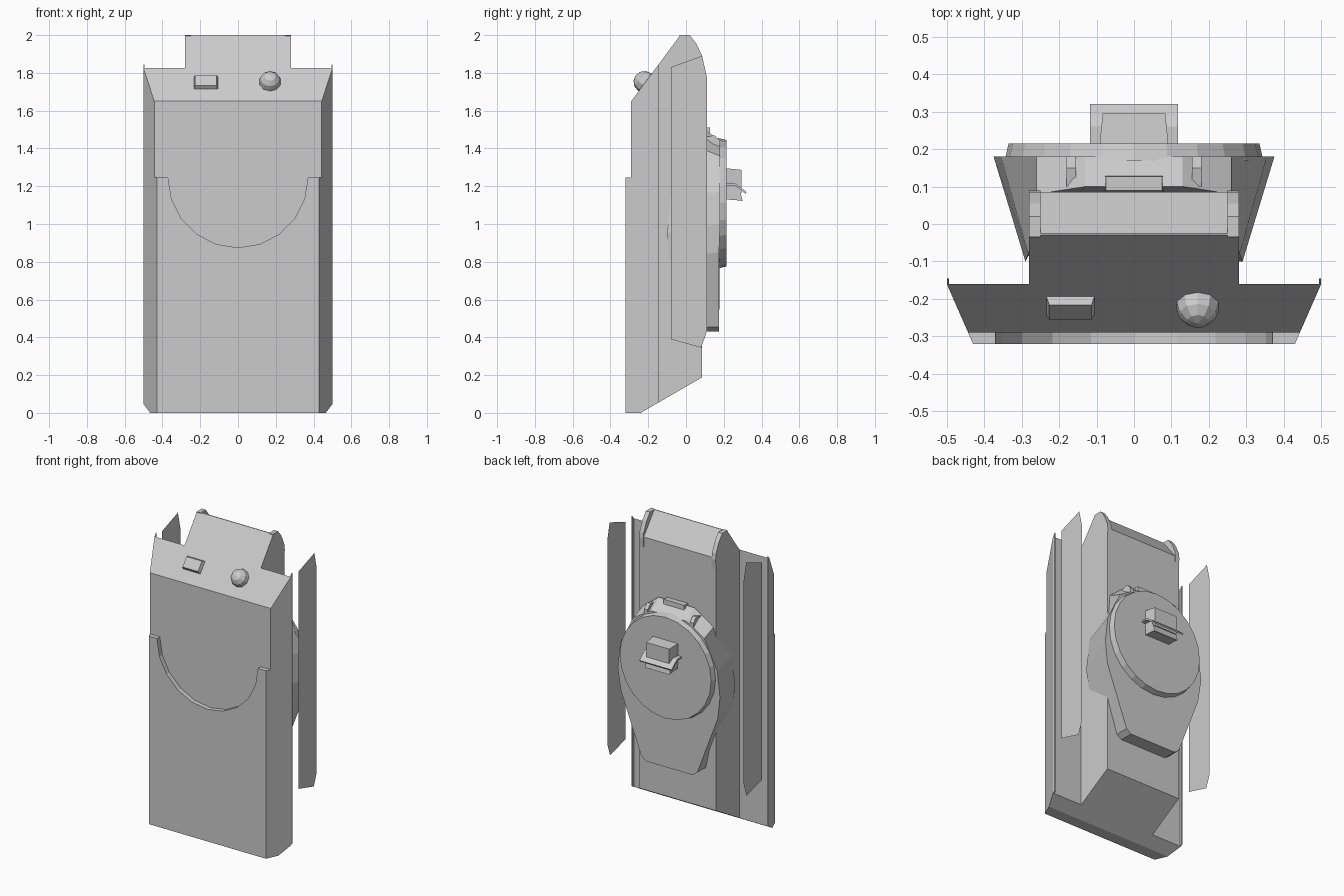
import bpy, bmesh
from math import sin, cos, pi, atan2
from mathutils import Matrix, Vector

if "Cube" in bpy.data.objects:
    bpy.data.objects.remove(bpy.data.objects["Cube"])


def finish(name, bm):
    bmesh.ops.recalc_face_normals(bm, faces=bm.faces)
    me = bpy.data.meshes.new(name)
    bm.to_mesh(me)
    bm.free()
    ob = bpy.data.objects.new(name, me)
    bpy.context.collection.objects.link(ob)
    return ob


def loft(name, a, b, cuts=()):
    """Solid between two matching rings, then sliced by (point, outward normal) planes."""
    bm = bmesh.new()
    ra = [bm.verts.new(p) for p in a]
    rb = [bm.verts.new(p) for p in b]
    n = len(ra)
    bm.faces.new(ra)
    bm.faces.new(rb[::-1])
    for i in range(n):
        j = (i + 1) % n
        bm.faces.new((ra[i], rb[i], rb[j], ra[j]))
    bmesh.ops.recalc_face_normals(bm, faces=bm.faces)
    for co, no in cuts:
        r = bmesh.ops.bisect_plane(bm, geom=bm.verts[:] + bm.edges[:] + bm.faces[:], dist=1e-5,
                                   plane_co=co, plane_no=Vector(no).normalized(), clear_outer=True)
        edges = [e for e in r['geom_cut'] if isinstance(e, bmesh.types.BMEdge)]
        bmesh.ops.holes_fill(bm, edges=edges, sides=0)
    return finish(name, bm)


def mirrored(half):
    """Close a half outline (x first) by mirroring across x = 0."""
    return list(half) + [(-p[0], *p[1:]) for p in reversed(half)]


def side_prism(name, profile, x0, x1):
    return loft(name, [(x0, y, z) for y, z in profile], [(x1, y, z) for y, z in profile])


def tapered_box(name, size, top=0.85, matrix=Matrix()):
    """Box rising along local z from its base, with a smaller top."""
    w, d, h = size
    q = [(-1, -1), (1, -1), (1, 1), (-1, 1)]
    ob = loft(name, [(x * w, y * d, 0) for x, y in q],
              [(x * (w - d * (1 - top)), y * d * top, h) for x, y in q])
    ob.data.transform(matrix)
    return ob


# Main case: T-shaped section with thin rear lips, sliced by slopes
section = mirrored([(.443, -.29), (.5, -.16), (.5, -.145), (.494, -.145),
                    (.494, -.16), (.28, -.16), (.28, .085)])
loft("case", [(x, y, 0) for x, y in section], [(x, y, 2) for x, y in section],
     [((0, -.29, 1.65), (0, -.35, .26)),
      ((0, -.025, 2), (0, .14, .11)),
      ((0, -.24, 0), (0, .185, -.32))])

# Raised front cover with a semicircular notch
arc = [(.37 * cos(i * pi / 10), 1.245 - .37 * sin(i * pi / 10)) for i in range(11)]
outer = [(-.43, 1.245), (-.43, 0), (.43, 0), (.43, 1.245)]
loft("front_cover", [(x, -.32, z) for x, z in outer + arc],
     [(x * (1.03 if abs(x) > .4 else 1), -.29, z) for x, z in outer + arc])

# Rounded cheeks at both ends of the top slope
cheek = [(-.035, 2), (-.02, 2), (.02, 2), (.055, 1.955), (.085, 1.89), (.09, 1.85), (.085, 1.79), (.04, 1.85)]
# Flat side panels
panel = [(-.08, .39), (.08, .345), (.11, .43), (.11, 1.78), (.085, 1.89), (-.08, 1.83)]
for side, s in (("right", 1), ("left", -1)):
    side_prism("cheek_" + side, cheek, s * .25, s * .28)
    bm = bmesh.new()
    bm.faces.new([bm.verts.new((s * .5, y, z)) for y, z in panel])
    finish("side_panel_" + side, bm)

# Controls on the front slope
tilt = Matrix.Rotation(atan2(.35, .26), 4, 'X')
tapered_box("slope_button", (.065, .042, .025), .8, Matrix.Translation((-.17, -.216, 1.745)) @ tilt)
bm = bmesh.new()
bmesh.ops.create_uvsphere(bm, u_segments=10, v_segments=6, radius=.058,
                          matrix=Matrix.Translation((.17, -.22, 1.752)) @ tilt)
finish("slope_knob", bm)

# Rear pack: flanks flare from the case sides to a wide back face
back = [(.17, .175, .43), (.205, .175, .455), (.355, .175, .85), (.375, .18, 1.0),
        (.355, .18, 1.17), (.26, .18, 1.36), (.13, .18, 1.44)]
front = [(.17, .08, .43), (.205, .08, .455), (.282, -.085, .82), (.29, -.1, .95),
         (.282, -.08, 1.15), (.26, .08, 1.40), (.13, .1, 1.5)]
loft("rear_pack", mirrored(front), mirrored(back))


def disc(name, r0, y0, r1, y1, cz, n=24):
    ring = [(cos(i * 2 * pi / n), sin(i * 2 * pi / n)) for i in range(n)]
    loft(name, [(r0 * c, y0, cz + r0 * s) for c, s in ring],
         [(r1 * c, y1, cz + r1 * s) for c, s in ring])


# Rear disc
disc("rear_disc", .345, .17, .335, .215, 1.11)

# Collar details above the disc
to_back = Matrix.Rotation(-pi / 2, 4, 'X')
tapered_box("collar_block", (.08, .023, .1), .8, Matrix.Translation((0, .108, 1.41)))
for side, s in (("right", 1), ("left", -1)):
    side_prism("collar_fin_" + side, [(.10, 1.46), (.15, 1.47), (.18, 1.44), (.18, 1.40), (.1, 1.40)],
               s * .155, s * .18)

# Rear clip: block, curved tab and lower bracket
tapered_box("clip_block", (.092, .07, .085), .88, Matrix.Translation((0, .21, 1.225)) @ to_back)
side_prism("clip_tab", [(.21, 1.215), (.26, 1.215), (.29, 1.195), (.32, 1.168),
                        (.315, 1.16), (.285, 1.185), (.255, 1.205), (.21, 1.205)], -.118, .118)
side_prism("clip_bracket", [(.21, 1.13), (.28, 1.125), (.3, 1.12), (.29, 1.16), (.27, 1.2), (.21, 1.2)], -.09, .09)
